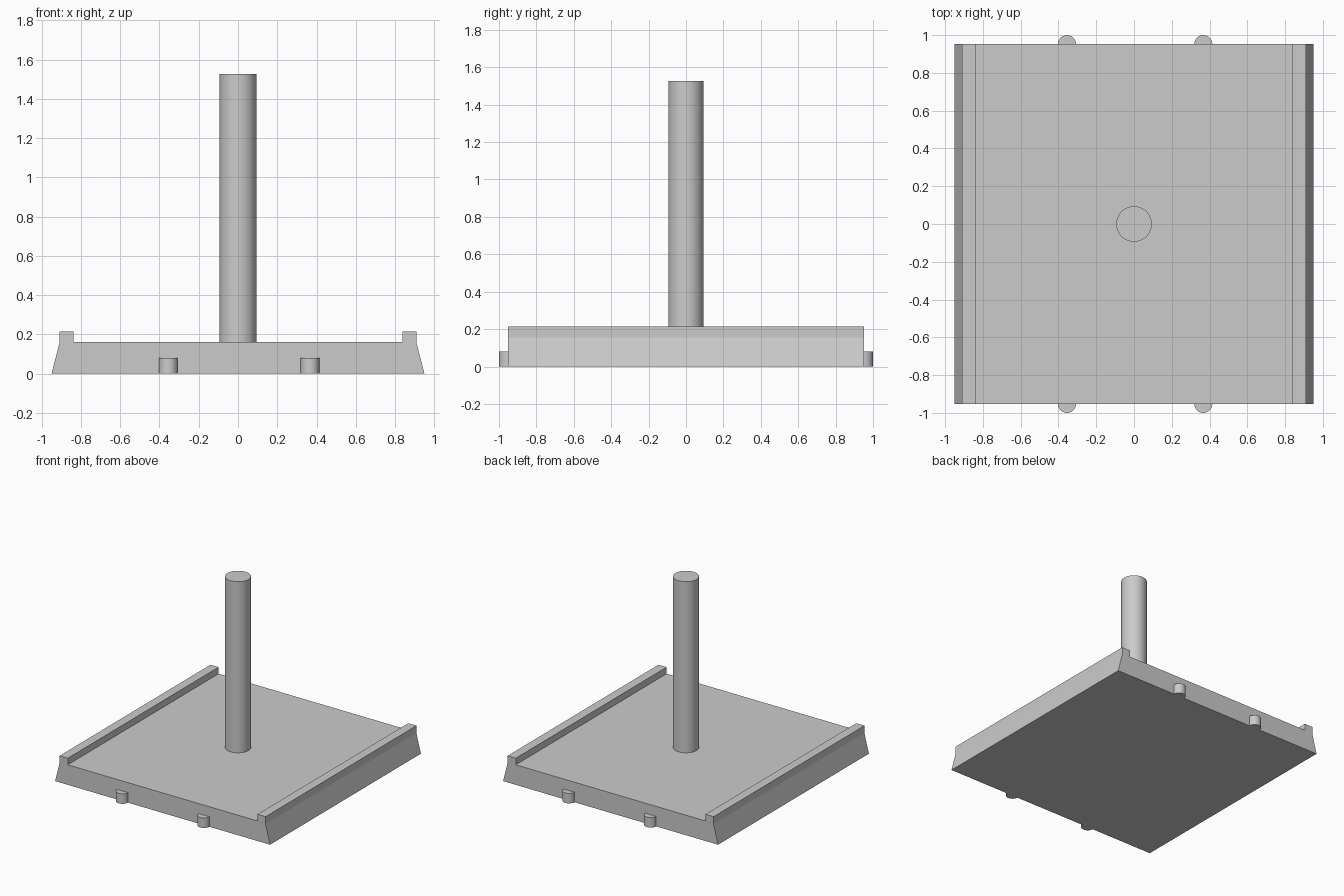
import bpy, bmesh, math

if "Cube" in bpy.data.objects:
    bpy.data.objects.remove(bpy.data.objects["Cube"])

HALF_Y = 0.952


def extrude_profile(name, profile):
    """Extrude an x/z outline along the full depth of the model."""
    bm = bmesh.new()
    face = bm.faces.new([bm.verts.new((x, -HALF_Y, z)) for x, z in profile])
    ext = bmesh.ops.extrude_face_region(bm, geom=[face])
    verts = [v for v in ext["geom"] if isinstance(v, bmesh.types.BMVert)]
    bmesh.ops.translate(bm, verts=verts, vec=(0, 2 * HALF_Y, 0))
    bmesh.ops.recalc_face_normals(bm, faces=bm.faces[:])
    mesh = bpy.data.meshes.new(name)
    bm.to_mesh(mesh)
    bm.free()
    obj = bpy.data.objects.new(name, mesh)
    bpy.context.collection.objects.link(obj)
    return obj


def half_peg(name, x, side, radius=0.048, height=0.08, steps=12):
    """Half-round peg standing against the front or back face."""
    bm = bmesh.new()
    ring = []
    for i in range(steps + 1):
        a = math.pi * i / steps
        ring.append(bm.verts.new((x + radius * math.cos(a),
                                  side * (HALF_Y + radius * math.sin(a)), 0)))
    face = bm.faces.new(ring)
    ext = bmesh.ops.extrude_face_region(bm, geom=[face])
    verts = [v for v in ext["geom"] if isinstance(v, bmesh.types.BMVert)]
    bmesh.ops.translate(bm, verts=verts, vec=(0, 0, height))
    bmesh.ops.recalc_face_normals(bm, faces=bm.faces[:])
    mesh = bpy.data.meshes.new(name)
    bm.to_mesh(mesh)
    bm.free()
    obj = bpy.data.objects.new(name, mesh)
    bpy.context.collection.objects.link(obj)
    return obj


def smooth(obj):
    bpy.ops.object.select_all(action='DESELECT')
    obj.select_set(True)
    bpy.context.view_layer.objects.active = obj
    bpy.ops.object.shade_smooth_by_angle(angle=math.radians(35))


# Base plate with flared sides and a raised rail along each edge
right = [(0.95, 0), (0.91, 0.155), (0.91, 0.213), (0.838, 0.213), (0.838, 0.16)]
extrude_profile("base_plate", right + [(-x, z) for x, z in reversed(right)])

# Upright pole
bottom, top = 0.16, 1.527
bpy.ops.mesh.primitive_cylinder_add(vertices=48, radius=0.094, depth=top - bottom,
                                    location=(0, 0, (top + bottom) / 2))
pole = bpy.context.object
pole.name = "pole"
smooth(pole)

# Two small pegs on the front and two on the back
for side, label in ((-1, "front"), (1, "back")):
    for x, hand in ((-0.355, "left"), (0.367, "right")):
        smooth(half_peg(f"{label}_peg_{hand}", x, side))
